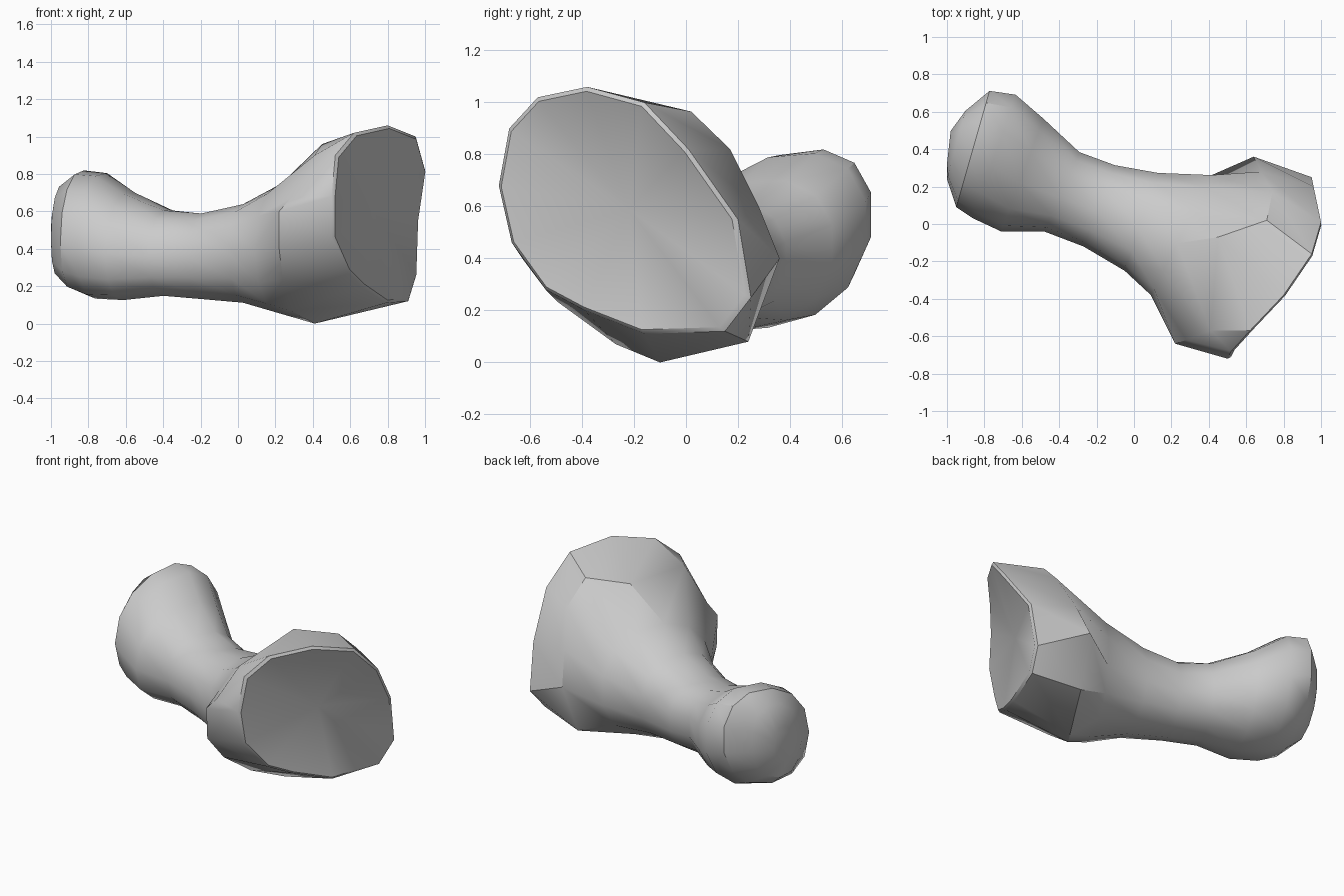
import bpy, bmesh, math
from mathutils import Vector

cube = bpy.data.objects.get("Cube")
if cube:
    bpy.data.objects.remove(cube, do_unlink=True)

SIDES = 13

# Flared socket: outer rim and the collar behind it, running front, top, back, bottom
rim = [Vector(p) for p in (
    (.50, -.72, .68), (.52, -.68, .90), (.62, -.57, 1.02), (.80, -.38, 1.06),
    (.95, -.16, 1.0), (1.0, .01, .82), (.96, .20, .55), (.95, .25, .25),
    (.91, .15, .12), (.79, -.16, .11), (.66, -.39, .20), (.58, -.54, .28),
    (.50, -.67, .46))]
collar = [Vector(p) for p in (
    (.22, -.64, .60), (.28, -.62, .67), (.41, -.57, .90), (.45, -.07, .96),
    (.71, .02, .965), (.74, .17, .82), (.68, .28, .60), (.64, .36, .40),
    (.61, .24, .08), (.41, -.10, 0), (.28, -.27, .07), (.24, -.49, .23),
    (.22, -.63, .40))]

# Shaft and rounded head: front edge x y, back edge x y, bottom and top, lean
sections = [
    (.09, -.38, .42, .27, .05, .75, 0),
    (-.05, -.25, .13, .28, .11, .64, 0),
    (-.27, -.12, -.10, .32, .13, .59, 0),
    (-.48, -.04, -.29, .39, .15, .61, .02),
    (-.71, -.04, -.48, .57, .13, .70, .04),
    (-.86, .03, -.63, .70, .14, .80, .06),
    (-.95, .09, -.77, .72, .19, .81, .07),
    (-1, .24, -.90, .61, .26, .74, .05),
    (-1, .32, -.98, .50, .38, .60, .02),
]


def soften(v):
    """Push a circle coordinate outward for a slightly boxy oval."""
    return math.copysign(abs(v) ** .9, v)


def oval(fx, fy, bx, by, low, high, lean):
    """Ring spanning a front and a back edge, its front dropped by the lean."""
    mid = Vector(((fx + bx) / 2, (fy + by) / 2, (low + high) / 2))
    half = Vector(((fx - bx) / 2, (fy - by) / 2, -lean))
    up = Vector((0, 0, (high - low) / 2))
    turns = [math.tau * i / SIDES for i in range(SIDES)]
    return [mid + half * soften(math.cos(t)) + up * soften(math.sin(t))
            for t in turns]


# Cup lip, set slightly inside the rim and in front of it
centre = sum(rim, Vector()) / SIDES
facing = Vector((.86, -.51, 0))
lip = [centre + (p - centre) * .965 + facing * .012 for p in rim]

bm = bmesh.new()
rings = [[bm.verts.new(p) for p in ring]
         for ring in [lip, rim, collar] + [oval(*s) for s in sections]]
for a, b in zip(rings, rings[1:]):
    for i in range(SIDES):
        j = (i + 1) % SIDES
        bm.faces.new((a[i], a[j], b[j], b[i]))

# Hollow cup as a shallow fan, and the closed tip of the head
hollow = bm.verts.new((.73, -.22, .59))
for i in range(SIDES):
    bm.faces.new((hollow, rings[0][(i + 1) % SIDES], rings[0][i]))
bm.faces.new(rings[-1])
bmesh.ops.recalc_face_normals(bm, faces=bm.faces)

mesh = bpy.data.meshes.new("bone")
bm.to_mesh(mesh)
bm.free()
bone = bpy.data.objects.new("bone", mesh)
bpy.context.collection.objects.link(bone)

# Plain grey surface
grey = bpy.data.materials.new("plain grey")
grey.use_nodes = True
colour = (.6, .6, .6, 1)
grey.diffuse_color = colour
grey.node_tree.nodes["Principled BSDF"].inputs["Base Color"].default_value = colour
mesh.materials.append(grey)

bpy.ops.object.select_all(action="DESELECT")
bone.select_set(True)
bpy.context.view_layer.objects.active = bone
bpy.ops.object.shade_smooth_by_angle(angle=math.radians(35))
